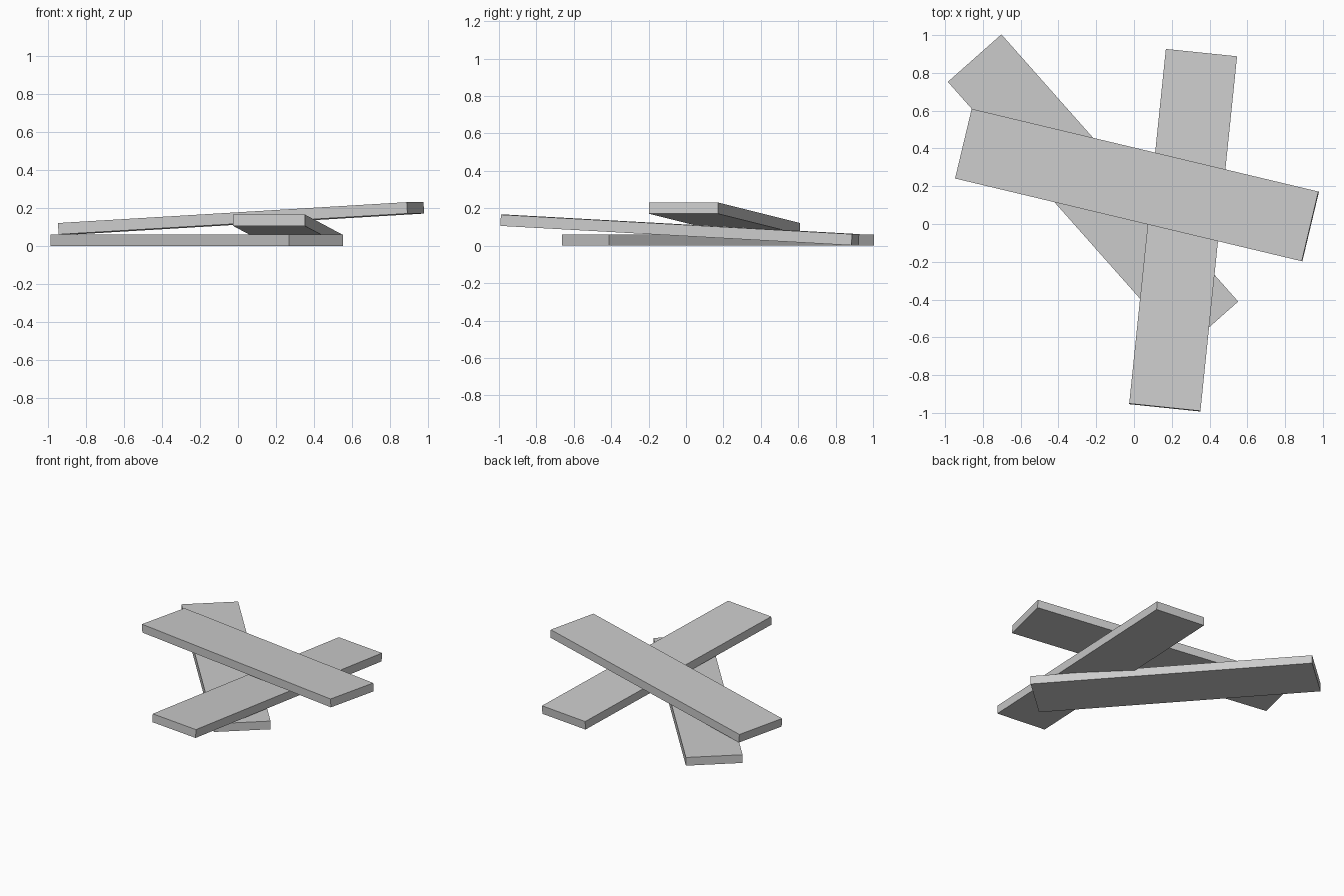
import bpy
from math import radians
from mathutils import Matrix

if "Cube" in bpy.data.objects:
    bpy.data.objects.remove(bpy.data.objects["Cube"])

LENGTH, WIDTH, THICK = 1.89, 0.379, 0.06


def plank(name, centre, yaw, pitch):
    """Plank whose +x end is raised by pitch, then turned by yaw (degrees)."""
    bpy.ops.mesh.primitive_cube_add(size=1)
    ob = bpy.context.object
    ob.name = name
    size = Matrix.Diagonal((LENGTH, WIDTH, THICK, 1))
    turn = Matrix.Rotation(radians(yaw), 4, 'Z') @ Matrix.Rotation(radians(-pitch), 4, 'Y')
    ob.data.transform(turn @ size)
    ob.location = centre
    return ob


# Flat plank on the ground
plank("bottom_plank", (-0.217, 0.171, 0.031), -48.45, 0)
# Plank leaning over it, far end on the ground
plank("middle_plank", (0.26, -0.033, 0.084), -95.9, 3.15)
# Plank lying across both
plank("top_plank", (0.016, 0.206, 0.146), -13.42, 3.33)
